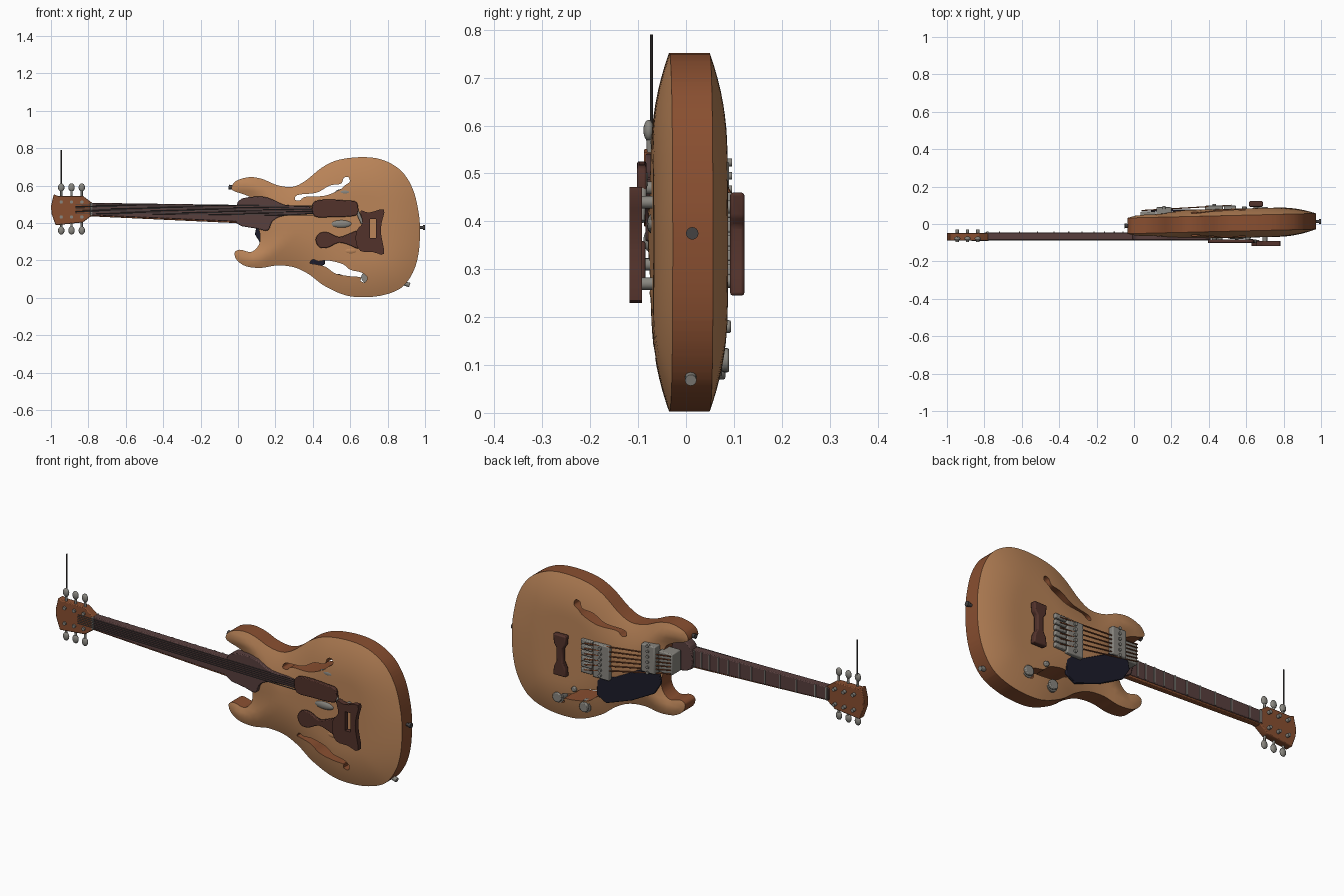
import bpy, bmesh, math
from mathutils import Vector
from mathutils.geometry import intersect_point_line

if "Cube" in bpy.data.objects:
    bpy.data.objects.remove(bpy.data.objects["Cube"])


def material(name, c):
    m = bpy.data.materials.new(name)
    m.diffuse_color = (*c, 1)
    m.use_nodes = True
    m.node_tree.nodes["Principled BSDF"].inputs["Base Color"].default_value = m.diffuse_color
    return m


TAN = material("tan_wood", (0.50, 0.235, 0.10))
RIM = material("reddish_brown_wood", (0.25, 0.078, 0.03))
PURPLE = material("dark_rosewood", (0.098, 0.05, 0.048))
DARK = material("dark_brown", (0.085, 0.032, 0.024))
STEEL = material("dull_steel", (0.25, 0.24, 0.215))
NAVY = material("dark_navy", (0.012, 0.012, 0.024))
WIRE = material("dark_wire", (0.06, 0.055, 0.055))


def finish(name, bm, mats, bevel=0):
    bmesh.ops.recalc_face_normals(bm, faces=bm.faces)
    me = bpy.data.meshes.new(name)
    bm.to_mesh(me)
    bm.free()
    ob = bpy.data.objects.new(name, me)
    bpy.context.collection.objects.link(ob)
    for m in mats:
        me.materials.append(m)
    if bevel:
        b = ob.modifiers.new("bevel", 'BEVEL')
        b.width, b.segments, b.limit_method = bevel, 2, 'ANGLE'
    return ob


def spline(pts, n=6):
    """Closed smooth curve through the points."""
    out, k = [], len(pts)
    for i in range(k):
        a, b, c, d = (Vector(pts[(i + j) % k]) for j in (-1, 0, 1, 2))
        for s in range(n):
            t = s / n
            out.append(0.5 * (2 * b + (c - a) * t + (2 * a - 5 * b + 4 * c - d) * t * t
                              + (3 * b - a - 3 * c + d) * t ** 3))
    return out


def slab(pts, y0, y1):
    """Outline in x and z, extruded along y."""
    bm = bmesh.new()
    f = bm.faces.new([bm.verts.new((p[0], y0, p[1])) for p in pts])
    r = bmesh.ops.extrude_face_region(bm, geom=[f])
    for v in r["geom"]:
        if isinstance(v, bmesh.types.BMVert):
            v.co.y = y1
    return bm


def plate(name, pts, y0, y1, mat, smooth=0, bevel=0.004):
    return finish(name, slab(spline(pts, smooth) if smooth else pts, y0, y1), [mat], bevel)


def box(name, x0, x1, y0, y1, z0, z1, mat, bevel=0.005):
    return plate(name, [(x0, z0), (x1, z0), (x1, z1), (x0, z1)], y0, y1, mat, 0, bevel)


def rod(name, a, b, r, mat, seg=16, r2=None, bevel=0):
    a, b = Vector(a), Vector(b)
    bm = bmesh.new()
    bmesh.ops.create_cone(bm, cap_ends=True, segments=seg, radius1=r,
                          radius2=r if r2 is None else r2, depth=(b - a).length)
    q = (b - a).to_track_quat('Z', 'Y')
    for v in bm.verts:
        v.co = q @ v.co + (a + b) / 2
    return finish(name, bm, [mat], bevel)


def blob(name, c, s, mat):
    bm = bmesh.new()
    bmesh.ops.create_uvsphere(bm, u_segments=16, v_segments=10, radius=1)
    for v in bm.verts:
        v.co = Vector(c) + Vector([v.co[i] * s[i] for i in range(3)])
    return finish(name, bm, [mat])


def cut(ob, cutter):
    cutter.hide_render = True
    m = ob.modifiers.new("cut", 'BOOLEAN')
    m.operation, m.solver, m.object = 'DIFFERENCE', 'EXACT', cutter
    bpy.context.view_layer.objects.active = ob
    bpy.ops.object.modifier_apply(modifier=m.name)
    bpy.data.objects.remove(cutter)


# Body: double cutaway outline, domed on both faces
outline = spline([(-.035, .59), (-.01, .625), (.06, .645), (.13, .635), (.21, .602), (.29, .593),
                  (.36, .625), (.45, .697), (.54, .738), (.67, .752), (.78, .735), (.875, .676),
                  (.935, .58), (.965, .46), (.973, .355), (.965, .235), (.935, .135), (.875, .055),
                  (.78, .015), (.67, .003), (.57, .015), (.46, .065), (.38, .125), (.30, .163),
                  (.21, .173), (.125, .16), (.045, .168), (-.005, .20), (-.018, .24), (.01, .257),
                  (.07, .245), (.11, .28), (.118, .335), (.105, .39), (.105, .47), (.09, .52),
                  (.04, .55), (-.02, .57)], 5)
bm = slab(outline, -.042, .042)
for axis, lo, count in ((0, -.02, 40), (2, .02, 30)):
    for i in range(count):
        co, no = Vector(), Vector()
        co[axis], no[axis] = lo + i * .025 + .0007, 1
        bmesh.ops.bisect_plane(bm, geom=bm.verts[:] + bm.edges[:] + bm.faces[:],
                               plane_co=co, plane_no=no)
bmesh.ops.recalc_face_normals(bm, faces=bm.faces)
for f in bm.faces:
    f.material_index = 0 if abs(f.normal.y) > .5 else 1
for v in bm.verts:
    p, d = Vector((v.co.x, v.co.z)), 9
    for i in range(len(outline)):
        a, b = outline[i - 1], outline[i]
        q, t = intersect_point_line(p, a, b)
        d = min(d, (p - a.lerp(b, min(1, max(0, t)))).length)
    t = min(d / .2, 1)
    v.co.y += math.copysign(.036 * (1 - (1 - t) ** 2), v.co.y) - .009 + .024 * v.co.x
bmesh.ops.triangulate(bm, faces=bm.faces)
body = finish("body", bm, [TAN, RIM, STEEL])

# Sound holes cut right through the body
holes = [[(.305, .525), (.32, .55), (.42, .562), (.49, .60), (.55, .61), (.565, .64), (.59, .645),
          (.597, .62), (.57, .60), (.54, .575), (.46, .545), (.36, .54), (.33, .52)],
         [(.385, .185), (.40, .205), (.43, .195), (.48, .20), (.56, .18), (.60, .15), (.66, .135),
          (.69, .11), (.68, .083), (.655, .09), (.655, .11), (.60, .115), (.52, .13), (.47, .165),
          (.41, .18)]]
for h in holes:
    bm = slab(spline(h, 4), -.3, .3)
    for f in bm.faces:
        f.material_index = 1
    cut(body, finish("hole_cutter", bm, [TAN, RIM, STEEL]))

# Neck, heel and headstock
plate("neck", [(-.80, .508), (.12, .495), (.12, .402), (-.80, .442)], -.085, -.045, PURPLE)
plate("neck_lower_edge", [(-.80, .452), (.02, .415), (.02, .398), (-.80, .436)], -.081, -.05, RIM)
plate("neck_heel", [(.0, .515), (.08, .54), (.16, .535), (.25, .497), (.38, .487), (.40, .45),
                    (.25, .44), (.185, .41), (.16, .36), (.10, .37), (-.01, .40)],
      -.085, -.03, PURPLE, 3)
plate("headstock", [(-1, .49), (-.985, .553), (-.965, .545), (-.83, .545), (-.78, .508), (-.78, .44),
                    (-.83, .403), (-.975, .388), (-.997, .45)], -.088, -.048, RIM)
box("nut", -.79, -.778, -.09, -.04, .44, .508, STEEL, .002)
for i in range(12):
    x = -.72 + .74 * (1 - .9 ** i) / (1 - .9 ** 11)
    t = (x + .8) / .92
    box("fret", x - .003, x + .003, -.046, -.041, .443 - .038 * t, .506 - .012 * t, STEEL, 0)

# Tuners: button, shaft and post, above and below the headstock
for x in (-.945, -.89, -.835):
    for s in (1, -1):
        zb = .472 + s * .115
        blob("tuner_button", (x, -.078, zb + .003), (.017, .011, .022), STEEL)
        rod("tuner_shaft", (x, -.075, .472 + s * .06), (x, -.078, zb), .006, STEEL)
        rod("tuner_post", (x, -.096, .472 + s * .04), (x, -.03, .472 + s * .04), .009, STEEL)
rod("long_wire", (-.945, -.072, .55), (-.945, -.072, .79), .003, WIRE, 8)

# Strings on the front of the neck and over the pickups on the back
for i in range(6):
    k = i / 5 - .5
    rod("front_string", (-.87, -.09, .475 + k * .045), (.42, -.09, .466 + k * .05), .0022, WIRE, 6)
    rod("back_string", (.04, .072, .447 + k * .09), (.52, .1, .375 + k * .14), .0035, RIM, 6)
    box("saddle", .48, .545, .07, .098, .362 + k * .15, .385 + k * .15, STEEL, .004)

# Front hardware: bar, hand rest and slotted tailpiece
plate("front_bar", [(.40, .505), (.46, .525), (.58, .52), (.635, .51), (.64, .45), (.60, .435),
                    (.50, .432), (.41, .435)], -.102, -.083, DARK, 3)
tail = plate("tailpiece", [(.655, .465), (.70, .455), (.78, .472), (.768, .40), (.765, .34), (.78, .235),
                           (.72, .245), (.655, .25), (.63, .30), (.635, .36), (.665, .40)],
             -.118, -.092, DARK, 3, 0)
cut(tail, box("slot_cutter", .705, .737, -.2, 0, .32, .42, DARK, 0))
plate("front_lever", [(.415, .31), (.435, .345), (.48, .35), (.54, .325), (.60, .345), (.645, .355),
                      (.65, .265), (.60, .28), (.54, .295), (.48, .268), (.435, .27)],
      -.102, -.085, DARK, 3)
rod("bar_link", (.62, -.088, .50), (.665, -.095, .40), .009, STEEL)
for x, z in ((.43, .47), (.61, .47), (.46, .31), (.70, .27), (.70, .44)):
    rod("front_stud", (x, -.05, z), (x, -.095, z), .013, STEEL)
blob("front_pad", (.55, -.068, .395), (.06, .014, .022), STEEL)
blob("lower_front_pad", (.60, -.066, .25), (.04, .01, .017), TAN)
blob("upper_front_pad", (.57, -.062, .565), (.05, .012, .018), STEEL)

# Back hardware: pickups, bridge, guard plate and bar
box("neck_pickup", .035, .115, -.01, .066, .39, .50, STEEL)
box("middle_pickup", .12, .20, .03, .09, .38, .525, STEEL)
box("bridge", .38, .475, .06, .098, .28, .46, STEEL)
for i in range(6):
    z = .30 + i * .028
    rod("bridge_screw", (.43, .09, z), (.43, .107, z), .009, STEEL, 12)
    rod("pickup_screw", (.16, .08, z + .083), (.16, .096, z + .083), .008, STEEL, 12)
plate("guard_plate", [(.46, .29), (.465, .18), (.41, .15), (.26, .205), (.13, .275), (.09, .34),
                      (.10, .385), (.21, .38), (.36, .30)], .066, .078, NAVY, 0, .003)
plate("back_bar", [(.615, .46), (.69, .46), (.685, .41), (.67, .39), (.67, .32), (.685, .29),
                   (.69, .245), (.615, .245), (.62, .29), (.635, .32), (.635, .39), (.62, .41)],
      .092, .122, DARK, 0, .006)
for z in (.275, .43):
    rod("back_bar_post", (.652, .07, z), (.652, .1, z), .014, STEEL)

# Knobs and switch
for x, z, r, y in ((.69, .11, .03, .09), (.54, .095, .03, .082), (.59, .18, .016, .094)):
    rod("knob_base", (x, .04, z), (x, y - .015, z), r * 1.05, STEEL, 20)
    rod("knob_cap", (x, y - .015, z), (x, y, z), r * .85, STEEL, 20, None, .004)

# Strap buttons and output socket
rod("end_button", (.96, .013, .375), (.99, .013, .375), .008, WIRE)
rod("end_button_cap", (.988, .013, .375), (1, .013, .375), .013, WIRE)
rod("horn_button", (-.025, -.01, .59), (-.05, -.01, .592), .01, WIRE, 16, .013)
rod("output_socket", (.88, .01, .08), (.918, .01, .068), .012, STEEL)

# Smooth shading with sharp edges kept
bpy.ops.object.select_all(action='DESELECT')
for ob in bpy.context.scene.objects:
    ob.select_set(True)
bpy.context.view_layer.objects.active = body
bpy.ops.object.shade_smooth_by_angle(angle=math.radians(35))
